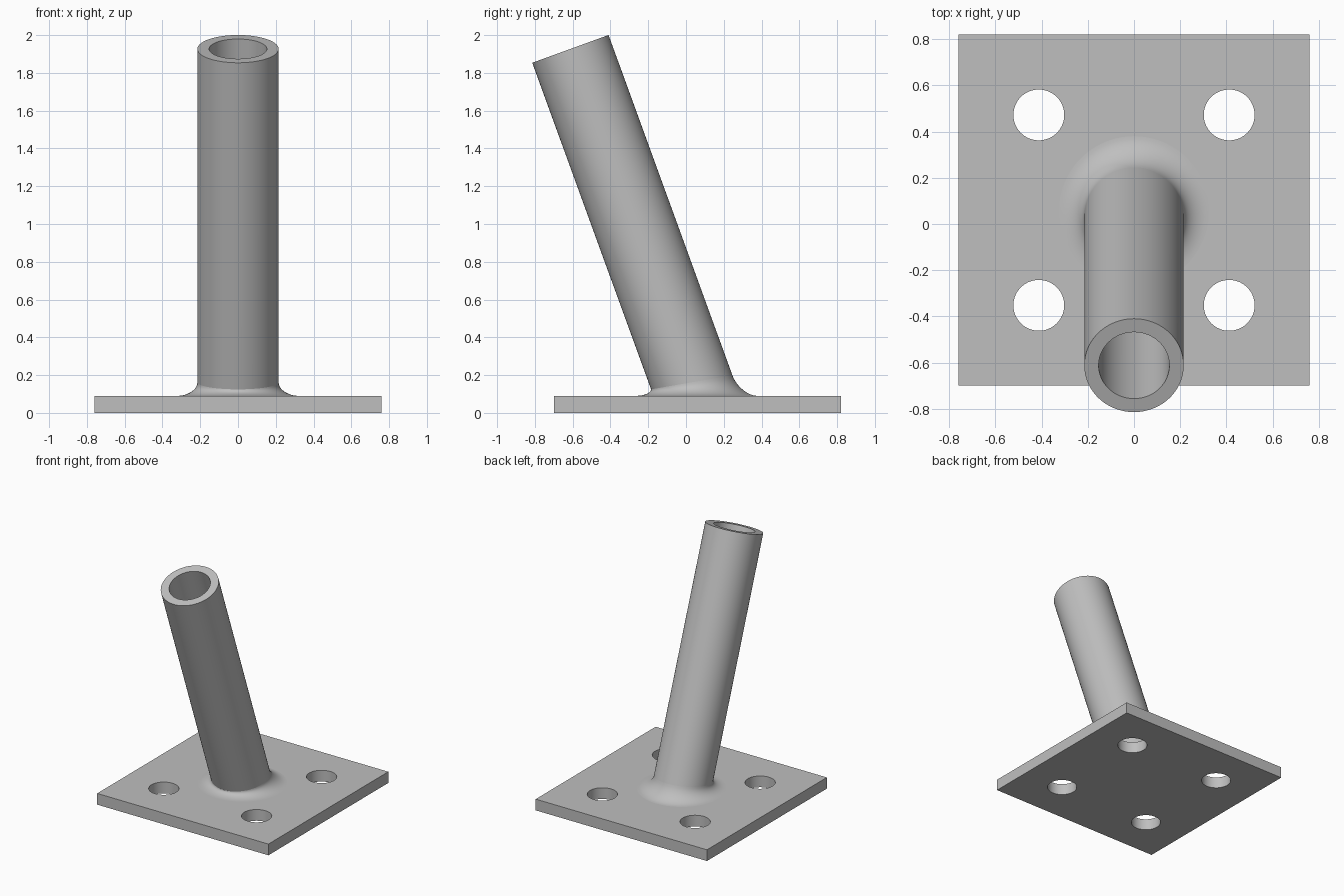
import bpy, bmesh, math
from mathutils import Vector

if "Cube" in bpy.data.objects:
    bpy.data.objects.remove(bpy.data.objects["Cube"], do_unlink=True)

PLATE_TOP, PLATE_HALF, MID_Y = 0.09, 0.76, 0.06
TILT = math.radians(20)
AXIS = Vector((0, -math.sin(TILT), math.cos(TILT)))
SIDE = Vector((0, math.cos(TILT), math.sin(TILT)))
OUTER, INNER, FLARE = 0.215, 0.153, 0.325
TOP = Vector((0, -0.612, 1.927))
SEGMENTS = 96

# Steel colour
steel = bpy.data.materials.new("grey steel")
steel.use_nodes = True
colour = (0.52, 0.52, 0.52, 1)
steel.diffuse_color = colour
steel.node_tree.nodes["Principled BSDF"].inputs["Base Color"].default_value = colour


def add_object(name, bm):
    bmesh.ops.recalc_face_normals(bm, faces=bm.faces)
    mesh = bpy.data.meshes.new(name)
    bm.to_mesh(mesh)
    bm.free()
    mesh.materials.append(steel)
    obj = bpy.data.objects.new(name, mesh)
    bpy.context.collection.objects.link(obj)
    return obj


def shade(obj):
    bpy.ops.object.select_all(action='DESELECT')
    obj.select_set(True)
    bpy.context.view_layer.objects.active = obj
    bpy.ops.object.shade_smooth_by_angle(angle=math.radians(30))


def loft(name, rings, closed=False):
    """Skin a list of functions that each map an angle to a point."""
    bm = bmesh.new()
    angles = [math.tau * i / SEGMENTS for i in range(SEGMENTS)]
    loops = [[bm.verts.new(ring(a)) for a in angles] for ring in rings]
    if closed:
        loops.append(loops[0])
    for low, high in zip(loops, loops[1:]):
        for i in range(SEGMENTS):
            j = (i + 1) % SEGMENTS
            bm.faces.new((low[i], low[j], high[j], high[i]))
    obj = add_object(name, bm)
    shade(obj)
    return obj


def end_ring(radius):
    return lambda a: TOP + radius * (Vector((math.cos(a), 0, 0)) + SIDE * math.sin(a))


def floor_ring(radius):
    def point(a):
        p = end_ring(radius)(a)
        return p - AXIS * ((p.z - PLATE_TOP) / AXIS.z)
    return point


# The weld meets the tube on a gently sloping plane
def seam_ring(a):
    p, slope = floor_ring(OUTER)(a), 0.174
    rise = 0.071 + slope * (p.y - 0.025)
    return p + AXIS * (rise / (AXIS.z - slope * AXIS.y))


# Concave weld profile from the plate up to the tube
def weld_ring(t):
    def point(a):
        start = Vector((FLARE * math.cos(a), MID_Y - 0.005 + FLARE * math.sin(a), PLATE_TOP))
        end, corner = seam_ring(a), floor_ring(OUTER)(a)
        corner.y += (end.y - corner.y) * (1 - math.sin(a)) / 2
        h1, h2 = start.lerp(corner, 0.55), end.lerp(corner, 0.55)
        u = 1 - t
        return start * u**3 + h1 * (3 * u * u * t) + h2 * (3 * u * t * t) + end * t**3
    return point


# Base plate with four bolt holes
bm = bmesh.new()
bmesh.ops.create_cube(bm, size=1)
for v in bm.verts:
    v.co = Vector((v.co.x * 2 * PLATE_HALF, v.co.y * 2 * PLATE_HALF + MID_Y,
                   (v.co.z + 0.5) * PLATE_TOP))
plate = add_object("base_plate", bm)

bm = bmesh.new()
for sx in (-1, 1):
    for sy in (-1, 1):
        made = bmesh.ops.create_cone(bm, cap_ends=True, segments=64,
                                     radius1=0.11, radius2=0.11, depth=0.5)
        bmesh.ops.translate(bm, verts=made["verts"],
                            vec=(sx * 0.412, MID_Y + sy * 0.412, 0))
cutter = add_object("bolt_hole_cutter", bm)
cut = plate.modifiers.new("bolt holes", 'BOOLEAN')
cut.operation, cut.solver, cut.object = 'DIFFERENCE', 'EXACT', cutter
bpy.context.view_layer.objects.active = plate
bpy.ops.object.modifier_apply(modifier=cut.name)
bpy.data.objects.remove(cutter, do_unlink=True)
shade(plate)

# Leaning tube and its weld
loft("tube", [seam_ring, end_ring(OUTER), end_ring(INNER), floor_ring(INNER)])
loft("weld_fillet", [weld_ring(i / 12) for i in range(13)])
